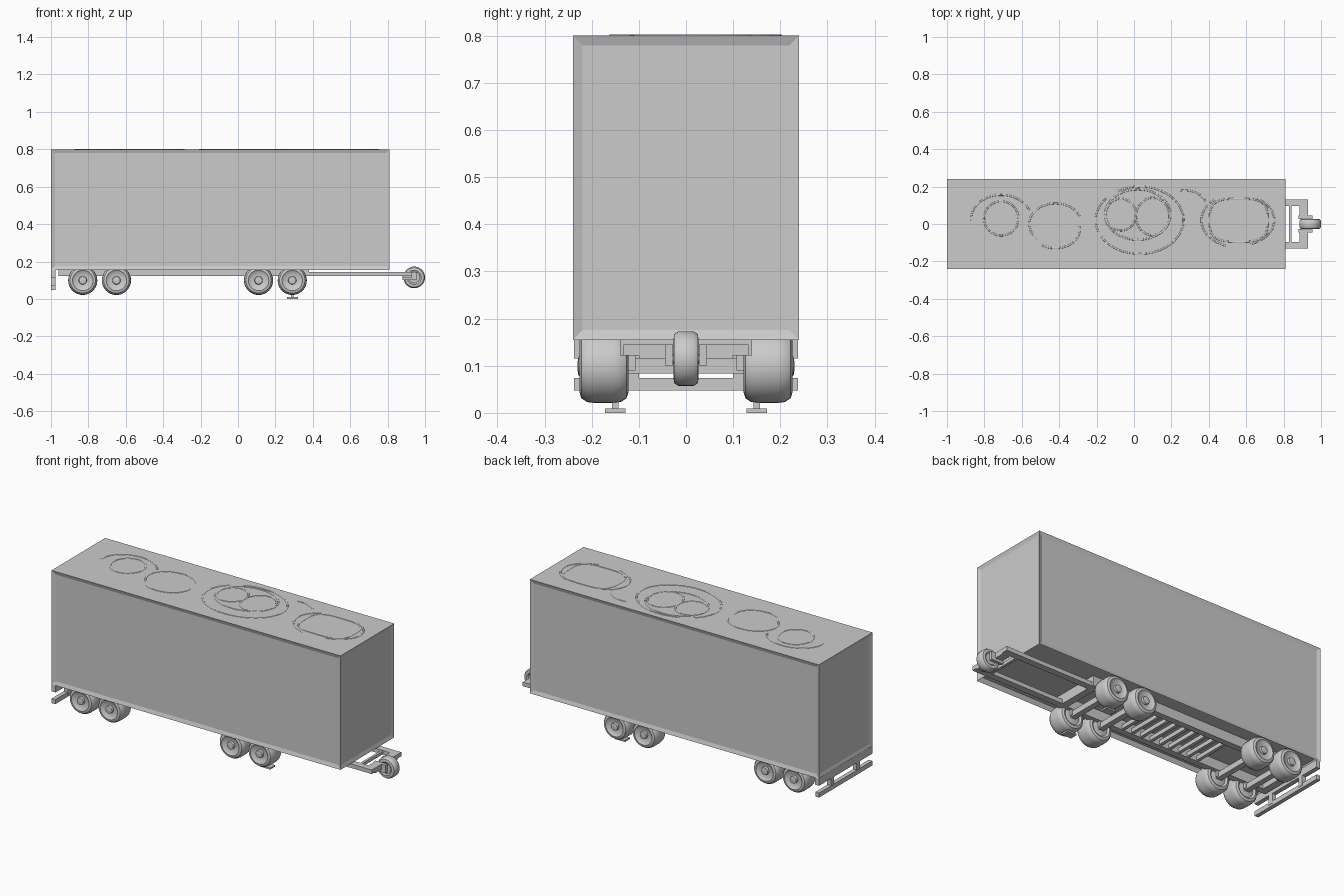
import bpy, bmesh
from math import pi, cos, sin, radians

if "Cube" in bpy.data.objects:
    bpy.data.objects.remove(bpy.data.objects["Cube"])


def finish(bm, name, smooth=False):
    bmesh.ops.recalc_face_normals(bm, faces=bm.faces)
    me = bpy.data.meshes.new(name)
    bm.to_mesh(me)
    bm.free()
    ob = bpy.data.objects.new(name, me)
    bpy.context.collection.objects.link(ob)
    if smooth:
        bpy.ops.object.select_all(action='DESELECT')
        ob.select_set(True)
        bpy.context.view_layer.objects.active = ob
        bpy.ops.object.shade_smooth_by_angle(angle=radians(35))
    return ob


def box_bm(x0, x1, y0, y1, z0, z1):
    bm = bmesh.new()
    bmesh.ops.create_cube(bm, size=1)
    for v in bm.verts:
        v.co.x = (x0 + x1) / 2 + v.co.x * (x1 - x0)
        v.co.y = (y0 + y1) / 2 + v.co.y * (y1 - y0)
        v.co.z = (z0 + z1) / 2 + v.co.z * (z1 - z0)
    return bm


def box(name, *b):
    return finish(box_bm(*b), name)


def lathe_y(name, profile, x, y, z, side=1, n=32):
    """Spin (radius, offset) points about an axis along y."""
    bm = bmesh.new()
    rings = [[bm.verts.new((x + r * cos(2 * pi * i / n), y + side * o,
                            z + r * sin(2 * pi * i / n))) for i in range(n)]
             for r, o in profile]
    for a, b in zip(rings, rings[1:]):
        for i in range(n):
            j = (i + 1) % n
            bm.faces.new((a[i], a[j], b[j], b[i]))
    bm.faces.new(rings[0])
    bm.faces.new(rings[-1])
    return finish(bm, name, True)


# Trailer body: framed recessed panels on four sides, recessed floor
bm = box_bm(-1, 0.81, -0.24, 0.24, 0.155, 0.80)
bm.normal_update()
sides = [f for f in bm.faces if abs(f.normal.z) < 0.5]
floor = [f for f in bm.faces if f.normal.z < -0.5]
bmesh.ops.inset_individual(bm, faces=sides, thickness=0.029, depth=-0.007)
bmesh.ops.inset_individual(bm, faces=floor, thickness=0.02, depth=-0.022)
finish(bm, "trailer_body")

# Chassis rails, ladder rungs, drawbar arms
for s, tag in ((1, "left"), (-1, "right")):
    y0, y1 = sorted((s * 0.105, s * 0.14))
    box("chassis_rail_" + tag, -0.96, 0.38, y0, y1, 0.122, 0.178)
    y0, y1 = sorted((s * 0.095, s * 0.132))
    box("drawbar_arm_" + tag, 0.36, 0.93, y0, y1, 0.122, 0.145)
    # Drawbar crossbar half and the wheel fork
    y0, y1 = sorted((s * 0.03, s * 0.10))
    box("drawbar_crossbar_" + tag, 0.885, 0.93, y0, y1, 0.115, 0.145)
    y0, y1 = sorted((s * 0.028, s * 0.045))
    box("wheel_fork_" + tag, 0.88, 0.955, y0, y1, 0.10, 0.145)
    # Rear bumper post
    y0, y1 = sorted((s * 0.10, s * 0.13))
    box("bumper_post_" + tag, -0.998, -0.975, y0, y1, 0.06, 0.16)
    # Landing leg and foot
    lathe_y("leg_pivot_" + tag, [(0.015, -0.03), (0.015, 0.03)], 0.29, s * 0.15, 0.10)
    box("landing_leg_" + tag, 0.283, 0.297, s * 0.15 - 0.007, s * 0.15 + 0.007, 0.005, 0.12)
    box("landing_foot_" + tag, 0.262, 0.322, s * 0.15 - 0.022, s * 0.15 + 0.022, 0, 0.009)
for i in range(9):
    x = -0.50 + i * 0.06
    box("ladder_rung", x - 0.009, x + 0.009, -0.11, 0.11, 0.127, 0.150)
for x in (-0.94, 0.36):
    box("chassis_crossmember", x - 0.02, x + 0.02, -0.14, 0.14, 0.122, 0.178)
box("drawbar_brace", 0.828, 0.842, -0.10, 0.10, 0.125, 0.142)

# Rear bumper
box("rear_sill", -1, -0.975, -0.238, 0.238, 0.115, 0.158)
box("rear_bumper", -1, -0.977, -0.238, 0.238, 0.048, 0.074)

# Road wheels and axles
tyre = [(0.012, -0.052), (0.045, -0.045), (0.055, -0.052), (0.068, -0.048),
        (0.076, -0.036), (0.078, -0.02), (0.078, 0.02), (0.076, 0.036),
        (0.068, 0.048), (0.055, 0.052), (0.045, 0.044), (0.022, 0.042),
        (0.020, 0.054), (0.008, 0.056)]
for x in (-0.83, -0.65, 0.11, 0.29):
    for s in (1, -1):
        lathe_y("road_wheel", tyre, x, s * 0.174, 0.099, s)
    box("axle", x - 0.016, x + 0.016, -0.15, 0.15, 0.083, 0.115)
    for s in (1, -1):
        box("axle_hanger", x - 0.02, x + 0.02, s * 0.115 - 0.008,
            s * 0.115 + 0.008, 0.09, 0.135)

# Jockey wheel at the end of the drawbar
lathe_y("jockey_wheel", [(0.01, -0.024), (0.03, -0.022), (0.038, -0.027),
                         (0.052, -0.025), (0.058, -0.016), (0.058, 0.016),
                         (0.052, 0.025), (0.038, 0.027), (0.03, 0.022),
                         (0.01, 0.024)], 0.942, 0, 0.115)
lathe_y("jockey_axle", [(0.01, -0.045), (0.01, 0.045)], 0.942, 0, 0.115, n=16)


# Low raised ridges on the roof
def ridge(name, pts, closed):
    cu = bpy.data.curves.new(name, 'CURVE')
    cu.dimensions = '3D'
    cu.bevel_depth = 0.005
    cu.bevel_resolution = 1
    sp = cu.splines.new('POLY')
    sp.points.add(len(pts) - 1)
    for p, (x, y) in zip(sp.points, pts):
        p.co = (x, y, 0, 1)
    sp.use_cyclic_u = closed
    ob = bpy.data.objects.new(name, cu)
    ob.location.z = 0.799
    ob.scale.z = 0.7
    bpy.context.collection.objects.link(ob)


def arc(cx, cy, rx, ry, a0=0, a1=360, n=40, power=1.0):
    out = []
    full = a1 - a0 == 360
    for i in range(n):
        a = radians(a0 + (a1 - a0) * i / (n if full else n - 1))
        c, s = cos(a), sin(a)
        out.append((cx + rx * abs(c) ** power * (1 if c > 0 else -1),
                    cy + ry * abs(s) ** power * (1 if s > 0 else -1)))
    return out


for args in ((-0.71, 0.03, 0.092, 0.092), (-0.07, 0.05, 0.082, 0.085),
             (0.10, 0.04, 0.09, 0.10), (0.02, 0.05, 0.175, 0.135)):
    ridge("roof_ring", arc(*args), True)
ridge("roof_oval", arc(0.56, 0.02, 0.155, 0.115, power=0.6), True)
for args in ((-0.71, 0.03, 0.16, 0.125, 20, 185), (-0.42, 0.0, 0.14, 0.11, 20, 225),
             (-0.42, -0.03, 0.13, 0.10, 235, 370), (0.03, 0.02, 0.235, 0.18, -150, 120),
             (0.03, 0.02, 0.235, 0.18, 140, 200), (0.56, 0.02, 0.20, 0.145, 130, 250),
             (0.56, 0.02, 0.19, 0.135, -70, 60), (0.27, 0.09, 0.12, 0.09, 20, 100)):
    ridge("roof_arc", arc(*args), False)
